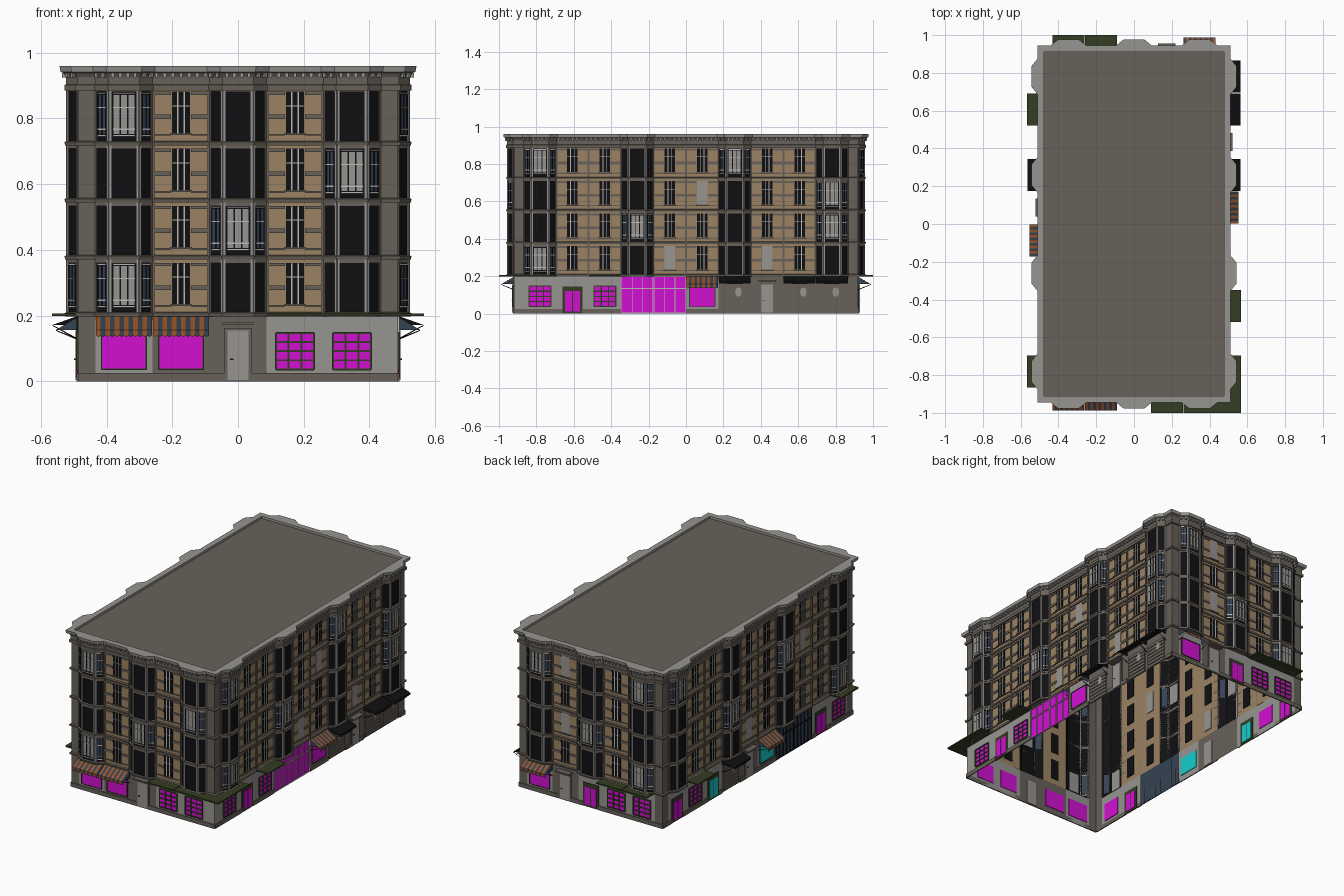
import bpy, bmesh, math

if "Cube" in bpy.data.objects:
    bpy.data.objects.remove(bpy.data.objects["Cube"])

COLOURS = {
    "brown_stone": (.14, .12, .1), "light_stone": (.31, .3, .285), "tan_brick": (.33, .225, .125),
    "black": (.005, .005, .006), "magenta": (.65, .005, .65), "cyan": (.006, .62, .62),
    "olive": (.034, .046, .016), "orange": (.32, .09, .02), "slate_blue": (.035, .055, .085),
    "pale_frame": (.48, .48, .46)}
MATS = {}
for n, c in COLOURS.items():
    MATS[n] = bpy.data.materials.new(n)
    MATS[n].diffuse_color = (*c, 1)

W, L = .486, .92              # half width and half length of the walls
CELL, BAY, FLAT = .1735, .033, .045   # cell width, bay depth, half of bay front
FLOOR0, FH = .203, .1735      # first upper floor, storey height
PARTS = {}


class Frame:
    """Wall frame: u runs along the wall, o points outward, z is up."""
    def __init__(self, ox, oy, ux, uy):
        self.v = (ox, oy, ux, uy)

    def p(self, u, o, z):
        ox, oy, ux, uy = self.v
        return (ox + ux * u + uy * o, oy + uy * u - ux * o, z)

    def sub(self, a, b):
        """Frame on the segment a-b, given as (u, o) pairs, plus its half length."""
        p, q = self.p(*a, 0), self.p(*b, 0)
        d = math.hypot(q[0] - p[0], q[1] - p[1])
        return Frame((p[0] + q[0]) / 2, (p[1] + q[1]) / 2, (q[0] - p[0]) / d, (q[1] - p[1]) / d), d / 2


def face(part, mat, pts):
    bm = PARTS.setdefault((part, mat), bmesh.new())
    bm.faces.new([bm.verts.new(p) for p in pts])


def sheet(part, mat, f, u0, u1, z0, z1, o=0):
    face(part, mat, [f.p(u0, o, z0), f.p(u1, o, z0), f.p(u1, o, z1), f.p(u0, o, z1)])


def box(part, mat, f, u0, u1, o0, o1, z0, z1):
    bm = PARTS.setdefault((part, mat), bmesh.new())
    v = [bm.verts.new(f.p(u, o, z)) for z in (z0, z1) for u, o in ((u0, o1), (u1, o1), (u1, o0), (u0, o0))]
    for q in ((3, 2, 1, 0), (4, 5, 6, 7), (0, 1, 5, 4), (1, 2, 6, 5), (2, 3, 7, 6), (3, 0, 4, 7)):
        bm.faces.new([v[i] for i in q])


def grid(part, mat, f, u0, u1, z0, z1, cols, rows, o, t=.004):
    """Window frame with bars."""
    for i in range(cols + 1):
        u = u0 + (u1 - u0) * i / cols
        box(part, mat, f, u - t / 2, u + t / 2, 0, o, z0, z1)
    for i in range(rows + 1):
        z = z0 + (z1 - z0) * i / rows
        box(part, mat, f, u0, u1, 0, o, z - t / 2, z + t / 2)


# Sides in counter-clockwise order: shop codes, light bays and blinds as (cell, floor)
SIDES = [
    (Frame(0, -L, 1, 0), W, "AADGG", {(0, 0), (2, 1), (4, 2), (0, 3)}, set()),
    (Frame(W, 0, 0, 1), L, "GPGSSAKDKK", {(0, 0), (0, 3), (3, 1), (6, 3), (9, 2), (9, 1)}, {(5, 2), (4, 0), (7, 0)}),
    (Frame(0, L, -1, 0), W, "ADPGG", {(0, 3), (2, 1), (4, 0), (4, 3)}, {(1, 3), (1, 1)}),
    (Frame(-W, 0, 0, -1), L, "PGCKDBUUPG", {(0, 3), (3, 1), (6, 2), (9, 0)}, {(4, 0), (7, 2)})]


def is_bay(i, n):
    return i % (2 if n == 5 else 3) == 0


def centre(i, n):
    return (i - (n - 1) / 2) * CELL


def outline(d, depth, z):
    """Building plan with bays, pushed outward by d."""
    pts = []
    for f, half, codes, _, _ in SIDES:
        n = len(codes)
        pts.append(f.p(-half - d, d, z))
        for i in range(n):
            if is_bay(i, n):
                c, e = centre(i, n), d * .4
                h = CELL / 2 - .001
                pts += [f.p(c - h - e, d, z), f.p(c - FLAT - e, d + depth, z),
                        f.p(c + FLAT + e, d + depth, z), f.p(c + h + e, d, z)]
    return pts


def moulding(part, mat, profile):
    """Sweep a (push, depth, z) profile around the plan."""
    rings = [outline(*s) for s in profile]
    for a, b in zip(rings, rings[1:]):
        for i in range(len(a)):
            j = (i + 1) % len(a)
            face(part, mat, [a[i], a[j], b[j], b[i]])


def awning(f, c, kind):
    w = CELL / 2 - .002
    if kind == "olive":       # flat canopy
        box("flat_canopy", "olive", f, c - w, c + w, 0, .08, .199, .207)
        return
    top, reach, low, hem = (.197, .068, .157, .135) if kind == "stripe" else (.2, .078, .172, .157)
    n = 12 if kind == "stripe" else 1
    for k in range(n):
        a, b = c - w + 2 * w * k / n, c - w + 2 * w * (k + 1) / n
        m = ("orange", "slate_blue")[k % 2] if n > 1 else "black"
        face("awning", m, [f.p(a, reach, low), f.p(b, reach, low), f.p(b, 0, top), f.p(a, 0, top)])
        pts = [f.p(a, reach, hem + .005), f.p((a + b) / 2, reach, hem), f.p(b, reach, hem + .005)]
        face("awning_valance", m, pts + [f.p(b, reach, low), f.p(a, reach, low)])
    for u in (c - w, c + w):
        side = [f.p(u, 0, low), f.p(u, reach, low), f.p(u, 0, top)]
        face("awning_side", "black" if n == 1 else "slate_blue", side)
        face("awning_bracket", "black", [f.p(u, 0, .125), f.p(u, reach, low - .003), f.p(u, reach, low), f.p(u, 0, .13)])


def shop(f, c, code, wall):
    h = CELL / 2
    full = {"S": "magenta", "U": "slate_blue"}.get(code)
    sheet("ground_wall", full or wall, f, c - h, c + h, 0, FLOOR0)
    if code in "GAPCBD":
        gap = {"P": .052, "C": .052, "D": .037}.get(code, 0)
        for a, b in ((c - h, c - gap), (c + gap, c + h)):
            box("plinth", "brown_stone", f, a, b, 0, .006, 0, .025)
    if code in "AB":          # large shop window
        box("shop_glass", "cyan" if code == "B" else "magenta", f, c - .068, c + .068, -.004, .003, .037, .147)
        grid("shop_frame", "olive", f, c - .068, c + .068, .037, .147, 1, 1, .006)
        awning(f, c, "stripe")
    elif code == "G":         # barred shop window
        box("shop_glass", "magenta", f, c - .058, c + .058, -.004, .003, .037, .147)
        grid("shop_frame", "olive", f, c - .058, c + .058, .037, .147, 3, 4, .007, .006)
        awning(f, c, "olive")
    elif code in "PC":        # double shop door
        box("shop_door_surround", "olive", f, c - .053, c + .053, -.003, .004, 0, .145)
        for s in (-1, 1):
            a, b = sorted((c + s * .003, c + s * .04))
            box("shop_door_glass", "magenta" if code == "P" else "cyan", f, a, b, -.005, .007, .012, .122)
    elif code == "D":         # house door with a ledge
        box("door_surround", "brown_stone", f, c - .042, c + .042, 0, .006, 0, .163)
        box("house_door", "light_stone", f, c - .032, c + .032, -.004, .009, .005, .155)
        box("door_handle", "black", f, c - .024, c - .014, .009, .013, .066, .07)
        box("door_ledge", "brown_stone", f, c - .047, c + .047, 0, .035, .172, .18)
    elif code in "SU":        # full-height shop front
        m = "pale_frame" if code == "S" else "black"
        grid("shop_front_bars", m, f, c - h + .003, c + h - .003, .003, .197, 3 if code == "S" else 5, 1, .005, .003)
        box("shop_front_rail", m, f, c - h, c + h, 0, .005, .131, .136)
    elif code == "K":         # closed roller shutter with a pale patch
        for k in range(7):
            box("shutter_slats", "brown_stone", f, c - .074, c + .074, 0, .005, .006 + k * .022, .024 + k * .022)
        ring = [(c + .02 + .018 * math.cos(a), .115 + .026 * math.sin(a)) for a in [k * math.pi / 4 for k in range(8)]]
        face("shutter_patch", "light_stone", [f.p(u, .007, z) for u, z in ring])
        awning(f, c, "black")


def flat_window(f, c, z, blind):
    box("window_glass", "light_stone" if blind else "black", f, c - .028, c + .028, -.004, .003, z + .033, z + .158)
    if not blind:
        for u in (-.01, .01):
            box("window_bars", "pale_frame", f, c + u - .002, c + u + .002, 0, .006, z + .033, z + .158)
        box("window_bars", "pale_frame", f, c - .028, c + .028, 0, .005, z + .113, z + .116)
    for s in (-1, 1):         # string courses beside the window and pilasters
        a, b = sorted((c + s * .03, c + s * .084))
        for dz, t in ((.075, .014), (.148, .01), (.024, .006)):
            box("string_course", "brown_stone", f, a, b, 0, .005, z + dz, z + dz + t)
        a, b = sorted((c + s * .081, c + s * CELL / 2))
        box("pilaster", "brown_stone", f, a, b, 0, .007, z, z + FH)
    box("window_sill", "brown_stone", f, c - .033, c + .033, 0, .009, z + .026, z + .033)


def facets(f, c):
    h = CELL / 2 - .001
    q = [(c - h, 0), (c - FLAT, BAY), (c + FLAT, BAY), (c + h, 0)]
    return [f.sub(q[k], q[k + 1]) for k in range(3)]


def bay_floor(f, c, z, light):
    for k, (g, w) in enumerate(facets(f, c)):
        for s in (-1, 1):
            outer = (k == 0 and s < 0) or (k == 2 and s > 0)
            a, b = sorted((s * w, s * (w - .007)))
            box("bay_column", "brown_stone" if outer else "light_stone", g, a, b, 0, .004, z, z + FH)
        box("bay_lintel", "brown_stone", g, -w, w, 0, .004, z + .158, z + FH)
        if light:
            e = w - .011
            box("bay_pane", "light_stone" if k == 1 else "slate_blue", g, -e, e, -.002, .002, z + .028, z + .15)
            grid("bay_frame", "black", g, -e, e, z + .028, z + .15, 3 if k == 1 else 2, 1, .004)
            for dz in (.022, .042, .108, .152):
                box("bay_rail", "pale_frame", g, -e, e, 0, .005, z + dz, z + dz + .004)


TOP = FLOOR0 + 4 * FH
for si, (f, half, codes, lights, blinds) in enumerate(SIDES):
    n = len(codes)
    edge = n * CELL / 2
    # corner piers
    for s in (-1, 1):
        a, b = sorted((s * edge, s * half))
        pale = (si, s) in ((0, 1), (1, -1))
        sheet("corner_pier", "light_stone" if pale else "brown_stone", f, a, b, 0, FLOOR0)
        sheet("corner_pier", "brown_stone", f, a, b, FLOOR0, TOP)
        box("plinth", "brown_stone", f, a, b, 0, .006, 0, .025)
    for i, code in enumerate(codes):
        c = centre(i, n)
        dark = code in "DK" or (si == 0 and i == 1)
        shop(f, c, code, "brown_stone" if dark else "light_stone")
        if is_bay(i, n):
            h = CELL / 2
            face("bay_underside", "brown_stone", [f.p(c - h, 0, FLOOR0), f.p(c + h, 0, FLOOR0),
                                                 f.p(c + FLAT, BAY, FLOOR0), f.p(c - FLAT, BAY, FLOOR0)])
            for g, w in facets(f, c):
                sheet("bay_glass", "black", g, -w, w, FLOOR0, TOP)
            walls = facets(f, c)
        else:
            sheet("brick_wall", "tan_brick", f, c - CELL / 2, c + CELL / 2, FLOOR0, TOP)
            walls = [(f.sub((c - CELL / 2, 0), (c + CELL / 2, 0)))]
        for k in range(4):
            z = FLOOR0 + k * FH
            if is_bay(i, n):
                bay_floor(f, c, z, (i, k) in lights)
            else:
                flat_window(f, c, z, (i, k) in blinds)
        # dentils under the cornice
        for g, w in walls:
            m = max(2, round(w / .012))
            for k in range(m):
                u = -w + 2 * w * (k + .5) / m
                box("dentil", "light_stone", g, u - .005, u + .005, .003, .016, .924, .938)

# canopy joining the front and right shops round the corner
f = SIDES[0][0]
box("flat_canopy", "olive", f, .432, W + .08, 0, .08, .199, .207)
box("flat_canopy", "olive", SIDES[1][0], -L, -.865, 0, .08, .199, .207)

# floor bands, cornice and roof
for k in range(4):
    z = FLOOR0 + k * FH
    moulding("floor_band", "brown_stone", [(0, BAY, z - .005), (.007, BAY, z - .005), (.009, BAY, z + .005), (0, BAY, z + .008)])
moulding("frieze", "brown_stone", [(0, BAY, .885), (.009, BAY, .885), (.009, BAY, .902), (.004, BAY, .904),
                                   (.004, BAY, .926), (.01, BAY, .938)])
moulding("cornice", "light_stone", [(.01, BAY, .938), (.021, BAY, .942), (.024, BAY, .96), (-.01, 0, .96), (-.01, 0, .945)])
face("roof", "brown_stone", [(x * (W - .01), y * (L - .01), .946) for x, y in ((-1, -1), (1, -1), (1, 1), (-1, 1))])

for (part, mat), bm in PARTS.items():
    bmesh.ops.remove_doubles(bm, verts=bm.verts, dist=1e-5)
    me = bpy.data.meshes.new(part)
    bm.to_mesh(me)
    bm.free()
    me.materials.append(MATS[mat])
    bpy.context.collection.objects.link(bpy.data.objects.new(part + "_" + mat, me))

for m in bpy.data.materials:
    if m.users and not m.is_grease_pencil:
        m.use_nodes = True
        m.node_tree.nodes["Principled BSDF"].inputs["Base Color"].default_value = m.diffuse_color
